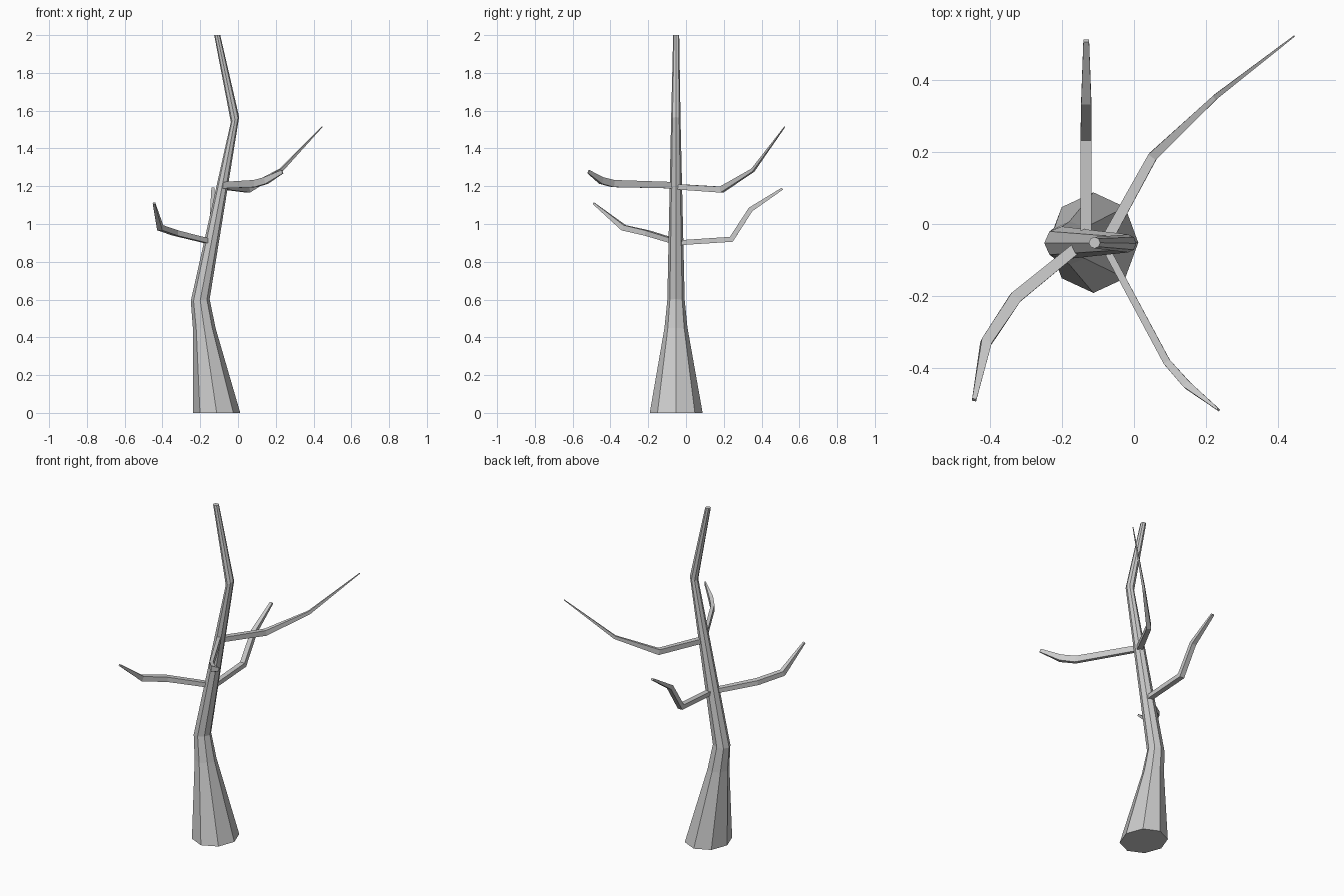
import bpy, bmesh, math
from mathutils import Vector

cube = bpy.data.objects.get("Cube")
if cube:
    bpy.data.objects.remove(cube, do_unlink=True)

# Single bark colour
bark = bpy.data.materials.new("grey_bark")
bark.use_nodes = True
grey = (0.6, 0.6, 0.6, 1)
bark.diffuse_color = grey
bark.node_tree.nodes["Principled BSDF"].inputs["Base Color"].default_value = grey


def loft(name, rings):
    """Skin a list of equal-length rings of points and cap both ends."""
    bm = bmesh.new()
    loops = [[bm.verts.new(p) for p in ring] for ring in rings]
    n = len(loops[0])
    for low, high in zip(loops, loops[1:]):
        for i in range(n):
            j = (i + 1) % n
            bm.faces.new((low[i], low[j], high[j], high[i]))
    bm.faces.new(loops[0][::-1])
    bm.faces.new(loops[-1])
    bmesh.ops.recalc_face_normals(bm, faces=bm.faces)
    mesh = bpy.data.meshes.new(name)
    bm.to_mesh(mesh)
    bm.free()
    mesh.materials.append(bark)
    obj = bpy.data.objects.new(name, mesh)
    bpy.context.collection.objects.link(obj)
    return obj


def trunk_ring(centre, rx, ry, tilt):
    """Eight-sided ring, leaning along x by the tilt slope."""
    x, y, z = centre
    ring = []
    for k in range(8):
        a = k * math.tau / 8
        dx = rx * math.cos(a)
        ring.append((x + dx, y + ry * math.sin(a), z + tilt * dx))
    return ring


def branch(name, path):
    """Square-section limb; each path entry is x, y, z, half width, half height."""
    pts = [Vector(p[:3]) for p in path]
    rings = []
    for i, (p, entry) in enumerate(zip(pts, path)):
        before = (p - pts[i - 1]).normalized() if i else Vector()
        after = (pts[i + 1] - p).normalized() if i + 1 < len(pts) else Vector()
        along = (before + after).normalized()
        side = along.cross(Vector((0, 0, 1))).normalized()
        up = side.cross(along)
        w, h = entry[3:]
        rings.append([p + side * w * s + up * h * t
                      for s, t in ((-1, -1), (1, -1), (1, 1), (-1, 1))])
    return loft(name, rings)


# Flared, crooked trunk
loft("trunk", [
    trunk_ring((-0.113, -0.052, 0), 0.125, 0.14, 0),
    trunk_ring((-0.179, -0.053, 0.45), 0.06, 0.061, 0),
    trunk_ring((-0.2, -0.053, 0.597), 0.05, 0.046, 0.1),
    trunk_ring((-0.016, -0.054, 1.553), 0.022, 0.025, 0.6),
    trunk_ring((-0.11, -0.052, 2), 0.016, 0.016, 0),
])

# Lower limbs
branch("back_branch", [
    (-0.134, -0.05, 0.9, 0.015, 0.013), (-0.134, 0.24, 0.919, 0.015, 0.015),
    (-0.133, 0.342, 1.077, 0.014, 0.013), (-0.133, 0.51, 1.187, 0.008, 0.006)])
branch("front_right_branch", [
    (-0.14, -0.05, 0.905, 0.015, 0.013), (-0.33, -0.205, 0.952, 0.017, 0.014),
    (-0.412, -0.33, 0.98, 0.015, 0.015), (-0.445, -0.49, 1.11, 0.006, 0.005)])

# Upper limbs
branch("front_left_branch", [
    (-0.085, -0.055, 1.205, 0.01, 0.017), (0.092, -0.385, 1.214, 0.01, 0.019),
    (0.148, -0.448, 1.23, 0.011, 0.018), (0.235, -0.517, 1.277, 0.003, 0.01)])
branch("back_left_branch", [
    (-0.085, -0.06, 1.198, 0.016, 0.014), (0.052, 0.188, 1.182, 0.013, 0.016),
    (0.227, 0.354, 1.285, 0.007, 0.009), (0.446, 0.523, 1.515, 0.002, 0.002)])
